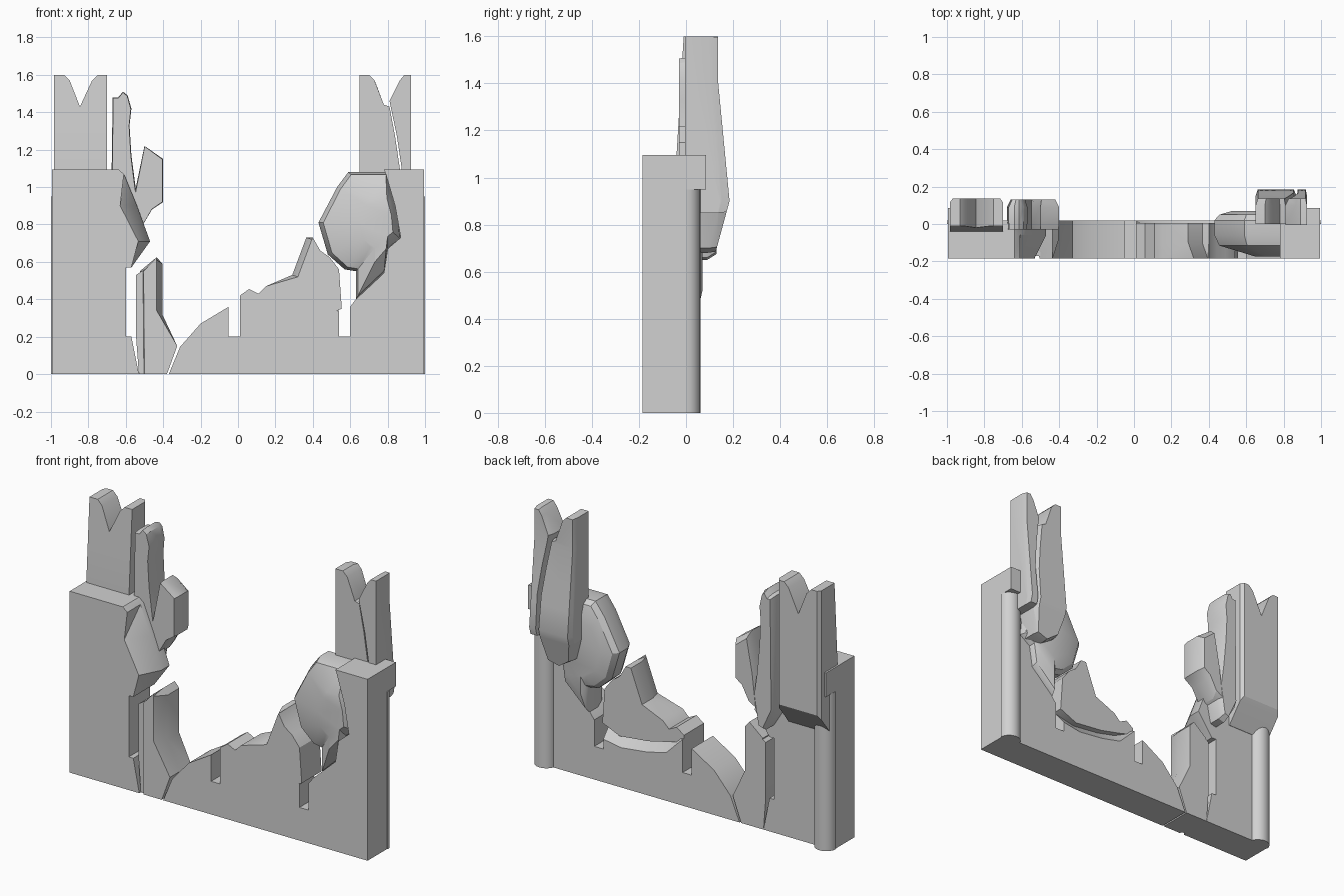
import bpy
import bmesh
from math import radians, sin, cos

cube = bpy.data.objects.get("Cube")
if cube:
    bpy.data.objects.remove(cube, do_unlink=True)

stone = bpy.data.materials.new("grey_stone")
stone.use_nodes = True
grey = (.64, .64, .64, 1)
stone.diffuse_color = grey
stone.node_tree.nodes["Principled BSDF"].inputs["Base Color"].default_value = grey

FRONT, BACK = -.185, .018


def same(x, z):
    return x, z


def shrink(cx, cz, sx, sz):
    """Scale an outline about a point."""
    return lambda x, z: (cx + (x - cx) * sx, cz + (z - cz) * sz)


def limit(left=-2, right=2, low=-2):
    """Keep an outline between two sides and above a floor."""
    return lambda x, z: (min(max(x, left), right), max(z, low))


def finish(name, bm):
    """Turn a bmesh into a stone object with crisp edges."""
    bmesh.ops.recalc_face_normals(bm, faces=bm.faces)
    mesh = bpy.data.meshes.new(name)
    bm.to_mesh(mesh)
    bm.free()
    mesh.materials.append(stone)
    obj = bpy.data.objects.new(name, mesh)
    bpy.context.collection.objects.link(obj)
    bpy.ops.object.select_all(action='DESELECT')
    obj.select_set(True)
    bpy.context.view_layer.objects.active = obj
    bpy.ops.object.shade_smooth_by_angle(angle=radians(32))


def loft(name, outline, layers, levels=(), reshape=None):
    """Join copies of an x-z outline placed at increasing depth."""
    bm = bmesh.new()
    rings = []
    for y, change in layers:
        flat = [change(x, z) for x, z in outline]
        rings.append([bm.verts.new((x, y, z)) for x, z in flat])
    bm.faces.new(rings[0])
    bm.faces.new(rings[-1])
    for near, far in zip(rings, rings[1:]):
        for i in range(len(near)):
            bm.faces.new((near[i - 1], near[i], far[i], far[i - 1]))
    bmesh.ops.remove_doubles(bm, verts=bm.verts, dist=.0005)
    bmesh.ops.recalc_face_normals(bm, faces=bm.faces)
    bmesh.ops.triangulate(bm, faces=bm.faces)
    # Cut level lines, then bend the depth by height
    for level in levels:
        geom = bm.verts[:] + bm.edges[:] + bm.faces[:]
        bmesh.ops.bisect_plane(bm, geom=geom, plane_co=(0, 0, level), plane_no=(0, 0, 1))
    if reshape:
        for v in bm.verts:
            v.co.y = reshape(v.co.y, v.co.z)
    finish(name, bm)


def slab(name, outline, front=FRONT, back=BACK):
    loft(name, outline, [(front, same), (back, same)])


# Left pillar with a chipped inner front edge
def left_chip(x, z):
    return (x - .09 * min(1, (z - .57) * 5), z) if x > -.59 and z > .6 else (x, z)


loft("left_pillar",
     [(-.995, 0), (-.53, 0), (-.57, .2), (-.6, .2), (-.6, .57), (-.57, .57),
      (-.47, .71), (-.54, .9), (-.61, 1.07), (-.64, 1.095), (-.995, 1.095)],
     [(FRONT, left_chip), (-.06, same), (BACK, same)])

# Right pillar with a broken inner edge
slab("right_pillar",
     [(.995, 0), (.995, 1.095), (.78, 1.095), (.79, 1.07), (.84, .9), (.87, .73),
      (.8, .67), (.78, .54), (.63, .4), (.6, .36), (.6, 0)])


# Half-round column and raised shoulder at each outer back corner
def half_column(name, side):
    bm = bmesh.new()
    steps = 10
    arc = []
    for i in range(steps + 1):
        turn = radians(180 * i / steps)
        arc.append(bm.verts.new((side * (.935 + .065 * cos(turn)), .062 * sin(turn), 0)))
    base = bm.faces.new(arc)
    grown = bmesh.ops.extrude_face_region(bm, geom=[base], use_keep_orig=True)
    for item in grown["geom"]:
        if isinstance(item, bmesh.types.BMVert):
            item.co.z = .95
    finish(name, bm)


for word, side in (("left", -1), ("right", 1)):
    half_column(word + "_column", side)
    slab(word + "_shoulder", [(side * x, z) for x, z in
                              ((.9, .95), (.995, .95), (.995, 1.095), (.9, 1.095))], 0, .085)

# Broken post pieces beside the left pillar
slab("post_shard", [(-.53, 0), (-.5, 0), (-.5, .56), (-.545, .53), (-.545, .2)], -.17)


def post_front(x, z):
    if x < -.47:
        return x + .02, z
    return (x - .03, z + .02) if z > .3 and x > -.42 else (x, z)


loft("broken_post",
     [(-.52, 0), (-.38, 0), (-.325, .15), (-.405, .32), (-.405, .59),
      (-.435, .625), (-.525, .55)],
     [(FRONT, post_front), (-.09, same), (BACK, same)])


# Low broken wall between the pillars; the ledge falls away at the back
def ledge_back(x, z):
    return (x, z - .08) if x > .03 and z > .22 else (x, z)


loft("low_wall",
     [(-.37, 0), (.6, 0), (.6, .2), (.54, .2), (.54, .34), (.42, .32),
      (.25, .34), (.12, .37), (.01, .4), (.01, .2), (-.05, .2), (-.05, .36),
      (-.2, .27), (-.31, .145)],
     [(FRONT, same), (-.05, same), (BACK, ledge_back)])


# Jagged block resting on the low wall
def spike_front(x, z):
    return (x + .03, z - .01) if .28 < x < .38 and z > .5 else (x, z)


loft("jagged_block",
     [(.01, .38), (.01, .42), (.06, .455), (.11, .43), (.15, .47), (.29, .53),
      (.365, .73), (.4, .73), (.44, .66), (.49, .625), (.54, .56), (.555, .35),
      (.44, .3), (.25, .32), (.12, .35)],
     [(FRONT, spike_front), (-.1, same), (.005, same)])

# Rough rounded boulder leaning on the right pillar
loft("boulder",
     [(.59, 1.08), (.79, 1.08), (.85, .9), (.87, .72), (.8, .67), (.78, .54),
      (.63, .4), (.63, .55), (.57, .56), (.48, .64), (.43, .81), (.53, 1)],
     [(-.175, shrink(.8, .8, .4, .5)), (-.115, shrink(.8, .8, .93, .95)),
      (-.06, same), (.02, same), (.05, shrink(.7, .8, .9, .92)),
      (.07, shrink(.7, .8, .65, .7))])


# Left back plank with a forked top and a slanting underside
def lean(y, z):
    return y + .06 * max(0, z - 1.1) if y < 0 else y


loft("left_plank",
     [(-.985, .7), (-.7, .7), (-.7, 1.6), (-.75, 1.6), (-.78, 1.57), (-.845, 1.43),
      (-.9, 1.57), (-.93, 1.6), (-.985, 1.6)],
     [(-.04, same), (.02, same), (.115, limit(low=.82)), (.135, limit(-.97, -.715, .85))],
     [1.1, 1.35], lean)

# Tall splinter and short splinter beside the plank
loft("tall_splinter",
     [(-.68, .78), (-.6, .65), (-.56, .66), (-.52, .85), (-.545, .98), (-.57, 1.17),
      (-.58, 1.33), (-.57, 1.42), (-.59, 1.49), (-.615, 1.51), (-.64, 1.48), (-.67, 1.48)],
     [(-.03, shrink(-.62, 1.1, .94, .99)), (.01, same), (.09, same),
      (.13, shrink(-.61, 1.15, .7, .95))])
loft("short_splinter",
     [(-.58, .75), (-.52, .78), (-.46, .88), (-.4, .92), (-.4, 1.15), (-.5, 1.22),
      (-.55, .98)],
     [(-.03, shrink(-.48, 1, .94, .99)), (0, same), (.09, same),
      (.13, shrink(-.48, 1, .75, .85))])


# Right back planks: thick near the foot, thin at the top
def belly(y, z):
    if y < .05:
        return y
    if z > .9:
        return y + .05 * min(1, max(0, (1.42 - z) / .52))
    return y + .05 - .06 * (.9 - z) / .22


heights = [.85, .9, 1.05, 1.2, 1.42]
loft("right_wide_plank",
     [(.65, .85), (.68, .73), (.76, .68), (.84, .7), (.87, .85), (.865, 1.1),
      (.84, 1.27), (.81, 1.43), (.78, 1.44), (.73, 1.57), (.7, 1.6), (.65, 1.6)],
     [(0, same), (.1, same), (.135, shrink(.75, 1.15, .88, .99))], heights, belly)
loft("right_narrow_plank",
     [(.87, .85), (.925, .85), (.925, 1.6), (.89, 1.6), (.865, 1.57), (.81, 1.46),
      (.85, 1.27), (.875, 1.1)],
     [(-.005, same), (.1, same), (.135, shrink(.89, 1.2, .8, .99))], heights, belly)
